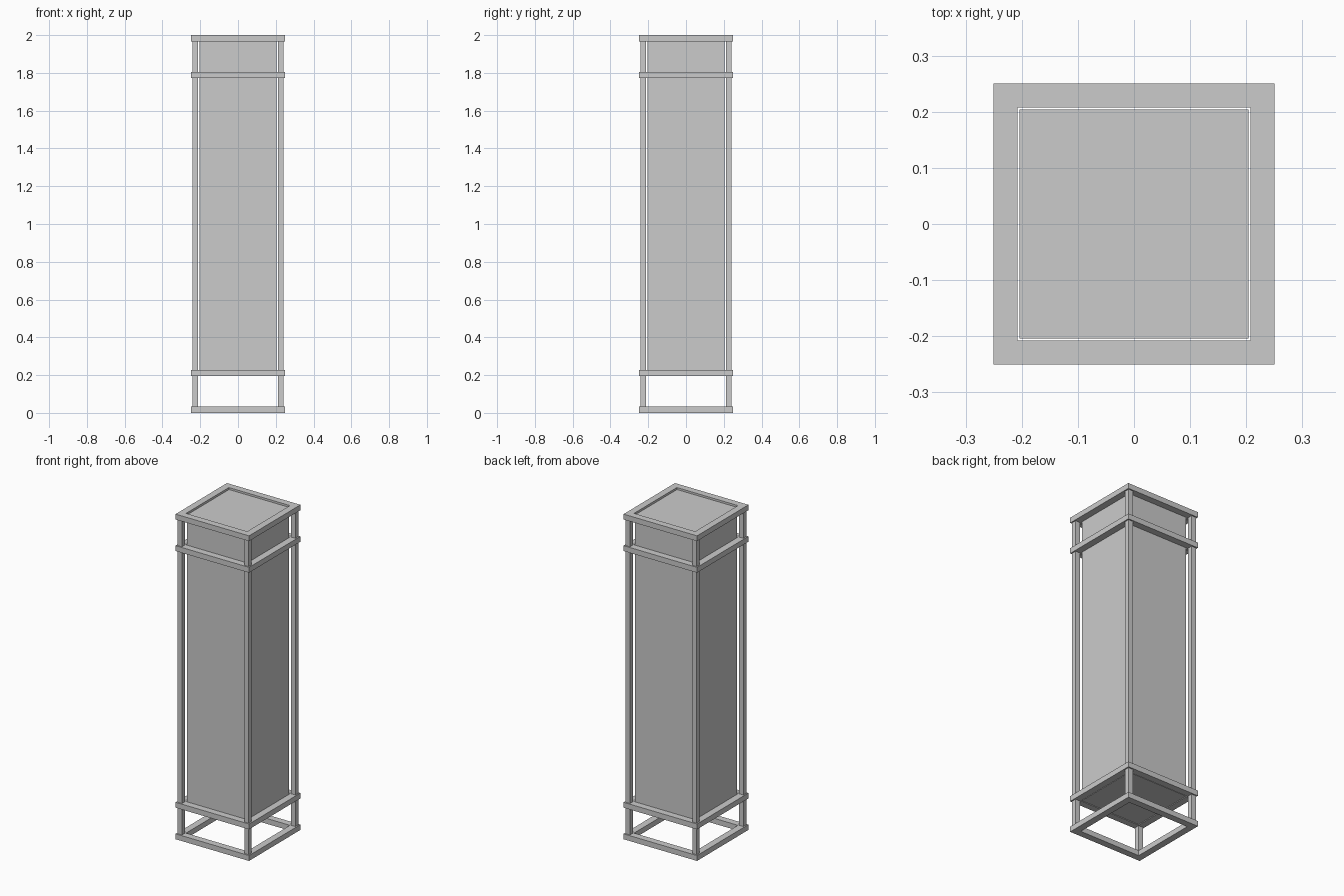
import bpy, bmesh

if "Cube" in bpy.data.objects:
    bpy.data.objects.remove(bpy.data.objects["Cube"])


def box(name, x0, x1, y0, y1, z0, z1):
    bpy.ops.mesh.primitive_cube_add(size=1, location=((x0 + x1) / 2, (y0 + y1) / 2, (z0 + z1) / 2))
    ob = bpy.context.object
    ob.name = name
    ob.scale = (x1 - x0, y1 - y0, z1 - z0)
    bpy.ops.object.transform_apply(location=False, rotation=False, scale=True)
    return ob


def square_frame(name, inner, outer, z0, z1):
    # mitred square ring made from two nested loops, at two heights
    bm = bmesh.new()
    corners = [(-1, -1), (1, -1), (1, 1), (-1, 1)]
    loops = [[bm.verts.new((x * r, y * r, z)) for x, y in corners]
             for r, z in ((outer, z0), (outer, z1), (inner, z1), (inner, z0))]
    for a in range(4):
        la, lb = loops[a], loops[(a + 1) % 4]
        for i in range(4):
            j = (i + 1) % 4
            bm.faces.new((la[i], la[j], lb[j], lb[i]))
    bmesh.ops.recalc_face_normals(bm, faces=bm.faces)
    me = bpy.data.meshes.new(name)
    bm.to_mesh(me)
    bm.free()
    ob = bpy.data.objects.new(name, me)
    bpy.context.collection.objects.link(ob)


OUTER, INNER = 0.25, 0.208
RAIL = 0.033

# central block
box("shade_body", -0.204, 0.204, -0.204, 0.204, 0.195, 1.99)

# four horizontal frames, symmetric about mid height
for name, z in (("base_frame", 0), ("lower_frame", 0.194),
                ("upper_frame", 2 - 0.194 - RAIL), ("top_frame", 2 - RAIL)):
    square_frame(name, INNER, OUTER, z, z + RAIL)

# corner posts
for sx, side in ((-1, "left"), (1, "right")):
    for sy, end in ((-1, "front"), (1, "back")):
        xs = sorted((sx * 0.212, sx * 0.242))
        ys = sorted((sy * 0.212, sy * 0.242))
        box(f"{end}_{side}_post", *xs, *ys, 0.01, 1.99)
